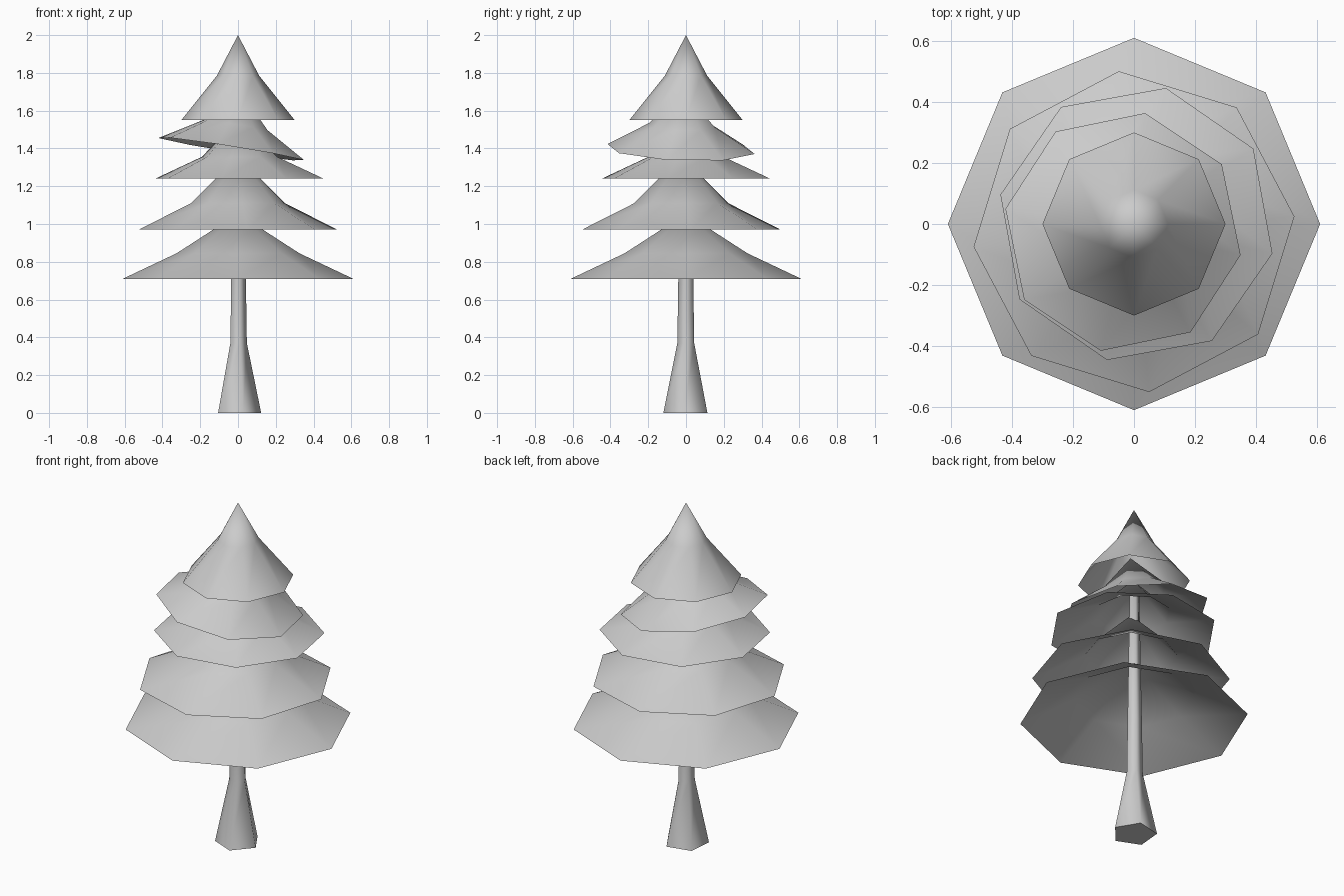
import bpy, bmesh
from math import cos, sin, radians, pi

cube = bpy.data.objects.get("Cube")
if cube:
    bpy.data.objects.remove(cube, do_unlink=True)

# One plain grey for the whole tree
grey = bpy.data.materials.new("plain_grey")
grey.use_nodes = True
color = (0.6, 0.6, 0.6, 1)
grey.diffuse_color = color
grey.node_tree.nodes["Principled BSDF"].inputs["Base Color"].default_value = color


def lathe(name, profile, sides, turn, cap_base=False):
    """Low-poly revolved shell from (radius, height) points; radius 0 is a tip."""
    bm = bmesh.new()
    rings = []
    for r, z in profile:
        if r == 0:
            rings.append([bm.verts.new((0, 0, z))] * sides)
        else:
            angles = [radians(turn) + 2 * pi * i / sides for i in range(sides)]
            rings.append([bm.verts.new((r * cos(a), r * sin(a), z)) for a in angles])
    for low, high in zip(rings, rings[1:]):
        for i in range(sides):
            j = (i + 1) % sides
            corners = [low[i], low[j], high[j], high[i]]
            bm.faces.new(list(dict.fromkeys(corners)))
    if cap_base:
        bm.faces.new(rings[0][::-1])
    mesh = bpy.data.meshes.new(name)
    bm.to_mesh(mesh)
    bm.free()
    mesh.materials.append(grey)
    obj = bpy.data.objects.new(name, mesh)
    bpy.context.collection.objects.link(obj)
    bpy.ops.object.select_all(action='DESELECT')
    obj.select_set(True)
    bpy.context.view_layer.objects.active = obj
    bpy.ops.object.shade_smooth_by_angle(angle=radians(76))
    return obj


# Trunk: flared five-sided foot, slim stem running up inside the branches
lathe("trunk", [(0.123, 0), (0.047, 0.37), (0.042, 0.7), (0.028, 1.5), (0, 1.51)],
      5, 139, cap_base=True)

# Branch tiers: open eight-sided skirts with a concave slope
# name, rim radius, middle radius, middle height, tip height, turn, position, tilt
tiers = [
    ("bottom_branches", 0.61, 0.325, 0.135, 0.345, 0, (0, 0, 0.71), (0, 0)),
    ("lower_branches", 0.528, 0.25, 0.14, 0.39, 5.4, (0, -0.025, 0.97), (0, 0)),
    ("middle_branches", 0.456, 0.205, 0.115, 0.32, -12.2, (0.008, 0, 1.24), (0, 0)),
    ("upper_branches", 0.397, 0.178, 0.127, 0.31, -11, (-0.036, -0.026, 1.397), (-2.2, 9)),
    ("top_branches", 0.3, 0.112, 0.235, 0.45, 0, (0, 0, 1.55), (0, 0)),
]
for name, rim, mid, mid_z, tip_z, turn, position, tilt in tiers:
    tier = lathe(name, [(rim, 0), (mid, mid_z), (0, tip_z)], 8, turn)
    tier.location = position
    tier.rotation_euler = (radians(tilt[0]), radians(tilt[1]), 0)
